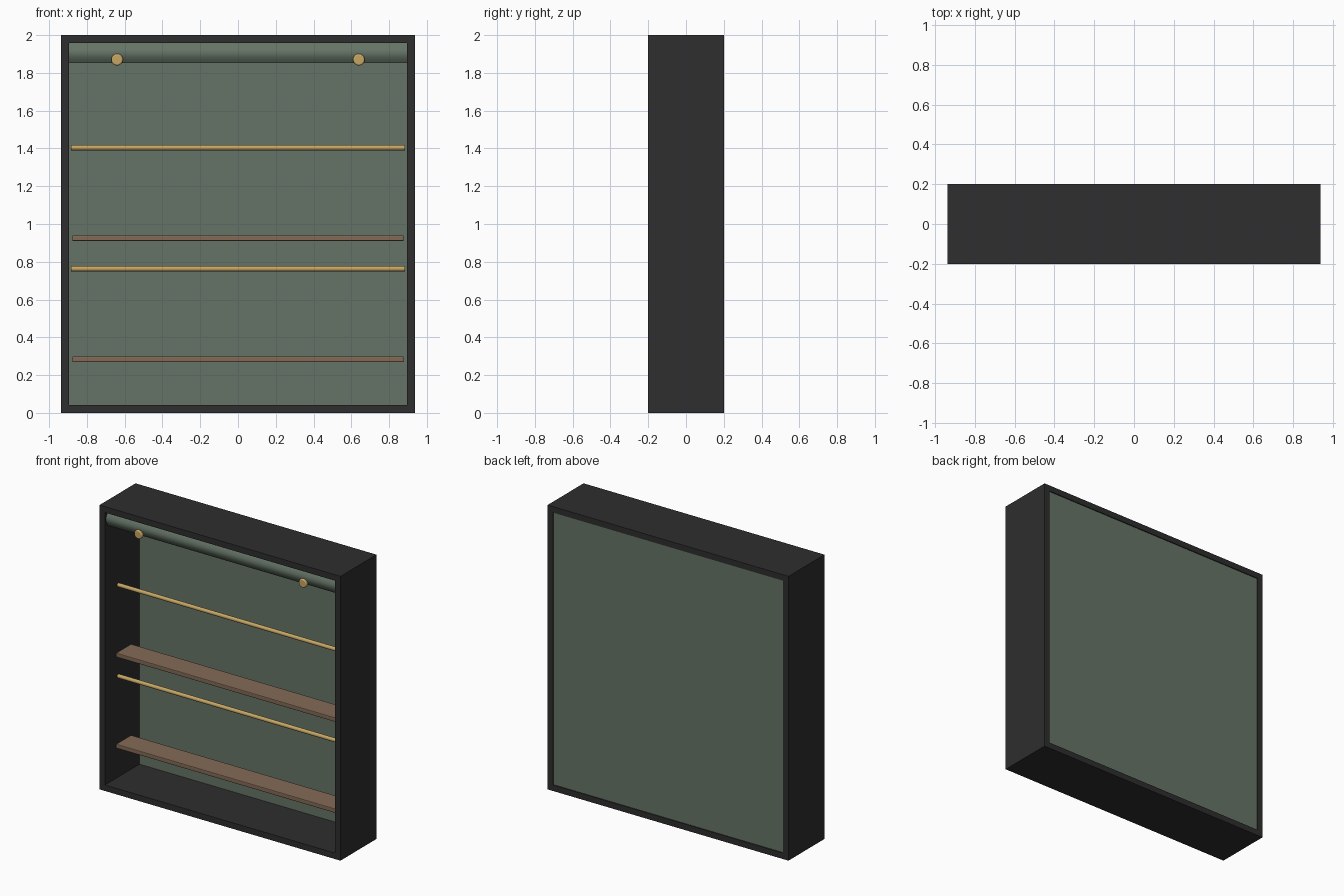
import bpy, math

if "Cube" in bpy.data.objects:
    bpy.data.objects.remove(bpy.data.objects["Cube"])

def srgb(r, g, b):
    f = lambda c: (c / 255 / 12.92) if c <= 10 else ((c / 255 + 0.055) / 1.055) ** 2.4
    return (f(r), f(g), f(b), 1)

def material(name, rgb):
    m = bpy.data.materials.new(name)
    m.diffuse_color = srgb(*rgb)
    m.use_nodes = True
    m.node_tree.nodes["Principled BSDF"].inputs["Base Color"].default_value = m.diffuse_color
    return m

BLACK = material("charcoal", (46, 46, 47))
GREEN = material("sage_green", (101, 116, 102))
WOOD = material("walnut", (131, 106, 86))
BRASS = material("brass", (198, 166, 100))

def mesh(name, verts, faces, mat):
    me = bpy.data.meshes.new(name)
    me.from_pydata(verts, [], faces)
    me.materials.append(mat)
    ob = bpy.data.objects.new(name, me)
    bpy.context.collection.objects.link(ob)
    return ob

def box(name, x, y, z, mat, bevel=0):
    bpy.ops.mesh.primitive_cube_add(size=1)
    ob = bpy.context.object
    ob.name = name
    ob.location = [(a + b) / 2 for a, b in (x, y, z)]
    ob.scale = [b - a for a, b in (x, y, z)]
    bpy.ops.object.transform_apply(location=False, rotation=False, scale=True)
    ob.data.materials.append(mat)
    if bevel:
        m = ob.modifiers.new("bevel", "BEVEL")
        m.width, m.segments = bevel, 2
    return ob

def rod(name, loc, r, length, rot, mat, bevel):
    bpy.ops.mesh.primitive_cylinder_add(vertices=32, radius=r, depth=length, location=loc, rotation=rot)
    ob = bpy.context.object
    ob.name = name
    ob.data.materials.append(mat)
    m = ob.modifiers.new("bevel", "BEVEL")
    m.width, m.segments, m.limit_method = bevel, 3, 'ANGLE'
    bpy.ops.object.shade_smooth_by_angle()
    return ob

W, T = 0.9375, 0.042
I = W - T

# frame: one rectangular tube, open front and back
rings = []
for y in (-0.2, 0.2):
    for hx, z0, z1 in ((W, 0, 2), (I, T, 2 - T)):
        rings += [(-hx, y, z0), (hx, y, z0), (hx, y, z1), (-hx, y, z1)]
faces = []
for i in range(4):
    j = (i + 1) % 4
    faces += [(i, j, 4 + j, 4 + i), (8 + j, 8 + i, 12 + i, 12 + j),
              (j, i, 8 + i, 8 + j), (4 + i, 4 + j, 12 + j, 12 + i)]
mesh("frame", rings, faces, BLACK)

# back panel
box("back_panel", (-I, I), (0.184, 0.193), (T, 2 - T), GREEN)

# shelves and hanging rails, each slightly short of the side walls
for n, z in enumerate((0.284, 0.925)):
    box(f"shelf_{n + 1}", (-0.877, 0.877), (-0.105, 0.063), (z - 0.015, z + 0.015), WOOD, 0.005)
for n, z in enumerate((0.763, 1.404)):
    rod(f"rail_{n + 1}", (0, -0.07, z), 0.0138, 1.77, (0, math.pi / 2, 0), BRASS, 0.003)

# gently curved valance under the top of the frame
N = 12
prof = [(-0.165 - 0.023 * math.sin(math.pi * i / N), 1.958 - 0.105 * i / N) for i in range(N + 1)]
prof += [(-0.155, 1.853), (-0.155, 1.958)]
n = len(prof)
verts = [(x, y, z) for x in (-I, I) for y, z in prof]
faces = [(i, (i + 1) % n, n + (i + 1) % n, n + i) for i in range(n)]
faces += [tuple(range(n - 1, -1, -1)), tuple(range(n, 2 * n))]
valance = mesh("valance", verts, faces, GREEN)
bpy.context.view_layer.objects.active = valance
bpy.ops.object.select_all(action='DESELECT')
valance.select_set(True)
bpy.ops.object.shade_smooth_by_angle()

# round brass knobs on the valance
for side, x in (("left", -0.64), ("right", 0.64)):
    rod(f"knob_{side}", (x, -0.186, 1.87), 0.031, 0.028, (math.pi / 2, 0, 0), BRASS, 0.008)
